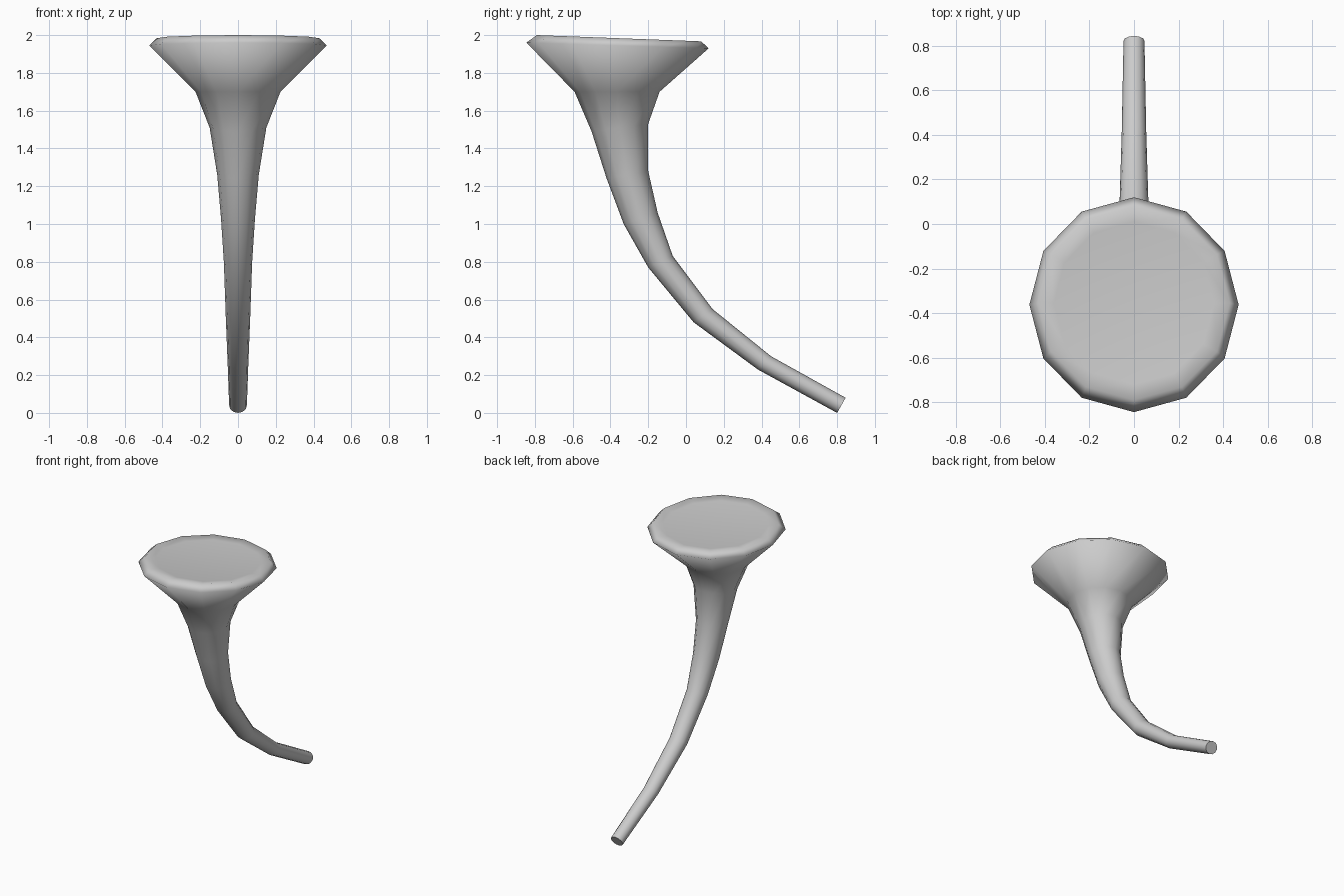
import bpy, bmesh, math
from mathutils import Vector

cube = bpy.data.objects.get("Cube")
if cube:
    bpy.data.objects.remove(cube, do_unlink=True)

SIDES = 12

# One flat colour for the whole horn
grey = bpy.data.materials.new("plain_grey")
grey.use_nodes = True
colour = (0.6, 0.6, 0.6, 1)
grey.diffuse_color = colour
bsdf = next(n for n in grey.node_tree.nodes if n.type == 'BSDF_PRINCIPLED')
bsdf.inputs["Base Color"].default_value = colour

# Cross-sections from tail to mouth: front y, z, back y, z, half width
SECTIONS = [
    (0.80, 0.00, 0.845, 0.08, 0.047),
    (0.38, 0.23, 0.45, 0.30, 0.055),
    (0.04, 0.48, 0.14, 0.55, 0.065),
    (-0.20, 0.77, -0.07, 0.83, 0.075),
    (-0.33, 1.00, -0.15, 1.06, 0.09),
    (-0.42, 1.24, -0.20, 1.28, 0.11),
    (-0.50, 1.49, -0.20, 1.53, 0.15),
    (-0.59, 1.70, -0.14, 1.70, 0.225),
    (-0.845, 1.96, 0.12, 1.93, 0.47),
    (-0.79, 2.00, 0.08, 1.967, 0.43),
    (-0.72, 1.988, 0.01, 1.96, 0.36),
]


def add_ring(bm, front_y, front_z, back_y, back_z, half_width):
    front, back = Vector((0, front_y, front_z)), Vector((0, back_y, back_z))
    centre, depth = (front + back) / 2, (back - front) / 2
    side = Vector((half_width, 0, 0))
    angles = [math.tau * i / SIDES for i in range(SIDES)]
    return [bm.verts.new(centre + side * math.cos(a) + depth * math.sin(a))
            for a in angles]


# Curved horn: rings bridged from the thin tail to the flared mouth
bm = bmesh.new()
rings = [add_ring(bm, *s) for s in SECTIONS]
for low, high in zip(rings, rings[1:]):
    for i in range(SIDES):
        j = (i + 1) % SIDES
        bm.faces.new((low[i], low[j], high[j], high[i]))
tail_cap = bm.faces.new(rings[0][::-1])
bm.faces.new(rings[-1])
bmesh.ops.recalc_face_normals(bm, faces=bm.faces[:])

# Smooth skin, with a crisp edge round the tail end
for face in bm.faces:
    face.smooth = True
for edge in tail_cap.edges:
    edge.smooth = False

mesh = bpy.data.meshes.new("curved_horn")
bm.to_mesh(mesh)
bm.free()
mesh.materials.append(grey)
horn = bpy.data.objects.new("curved_horn", mesh)
bpy.context.collection.objects.link(horn)
